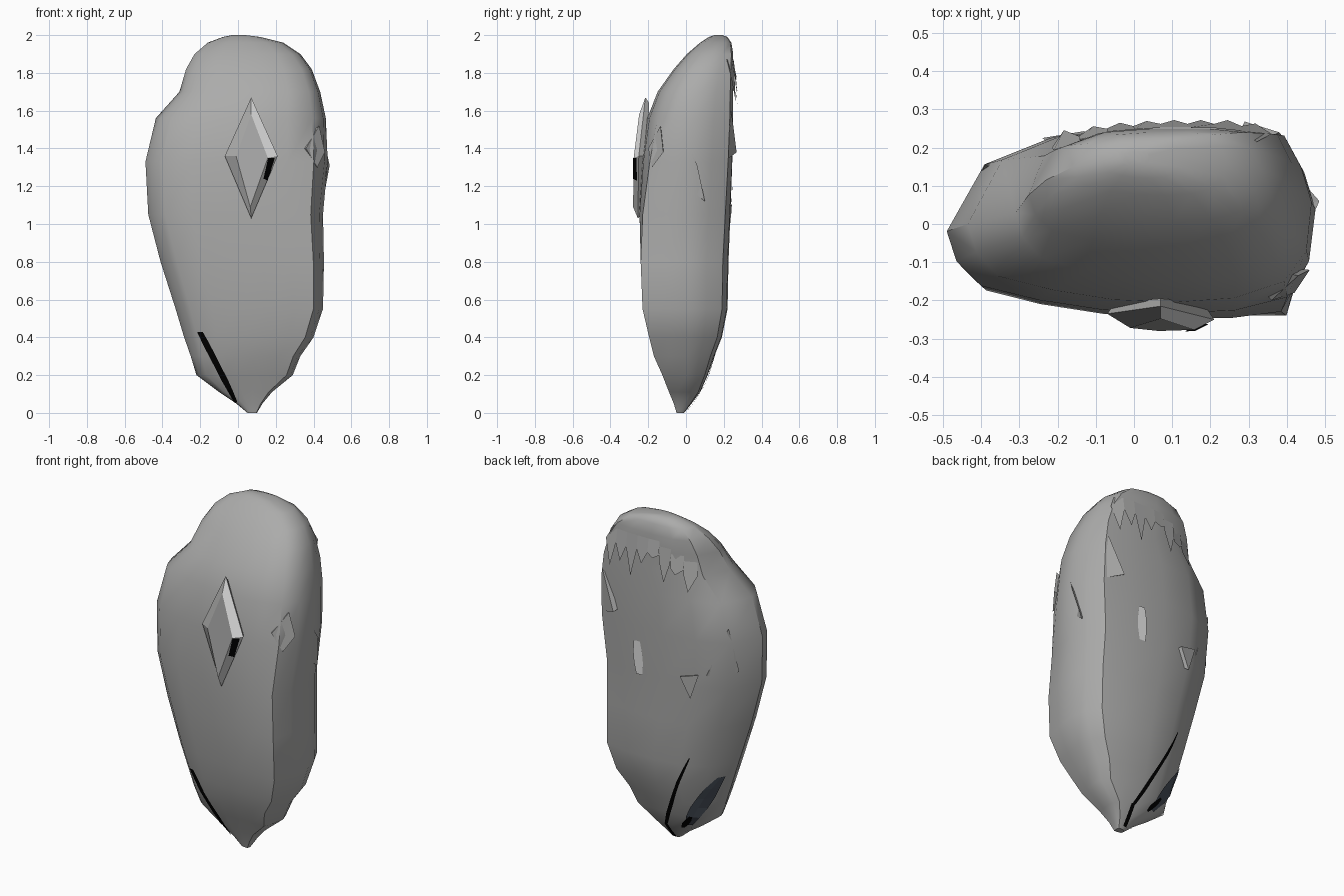
import bpy, bmesh, math
from mathutils import Vector
from mathutils.bvhtree import BVHTree

if "Cube" in bpy.data.objects:
    bpy.data.objects.remove(bpy.data.objects["Cube"])


def mat(name, c):
    m = bpy.data.materials.new(name)
    m.diffuse_color = (*c, 1)
    m.use_nodes = True
    m.node_tree.nodes["Principled BSDF"].inputs["Base Color"].default_value = m.diffuse_color
    return m


GREY = mat("stone grey", (0.41, 0.41, 0.405))
LIGHT = mat("pale grey", (0.8, 0.8, 0.8))
SLATE = mat("dark slate", (0.07, 0.085, 0.11))
BLACK = mat("black", (0.0, 0.0, 0.0))


def make(name, verts, faces, mats, idx=None, recalc=True):
    me = bpy.data.meshes.new(name)
    me.from_pydata([tuple(v) for v in verts], [], faces)
    for m in mats:
        me.materials.append(m)
    if idx:
        for p, i in zip(me.polygons, idx):
            p.material_index = i
    if recalc:
        bm = bmesh.new()
        bm.from_mesh(me)
        bmesh.ops.recalc_face_normals(bm, faces=bm.faces)
        bm.to_mesh(me)
        bm.free()
    ob = bpy.data.objects.new(name, me)
    bpy.context.collection.objects.link(ob)
    return ob


# Shell: rings of z, x min, x max, y min, y max
rings = [(0.0, 0.05, 0.10, -0.05, -0.01), (0.05, -0.01, 0.13, -0.065, 0.03),
         (0.11, -0.10, 0.18, -0.09, 0.075), (0.2, -0.22, 0.29, -0.125, 0.115),
         (0.3, -0.25, 0.33, -0.17, 0.15), (0.4, -0.285, 0.40, -0.195, 0.19),
         (0.55, -0.33, 0.45, -0.23, 0.22), (0.8, -0.41, 0.455, -0.24, 0.225),
         (1.05, -0.475, 0.45, -0.25, 0.235), (1.33, -0.49, 0.475, -0.235, 0.245),
         (1.56, -0.435, 0.465, -0.205, 0.25), (1.7, -0.31, 0.435, -0.15, 0.25),
         (1.82, -0.275, 0.39, -0.065, 0.25), (1.9, -0.23, 0.33, 0.005, 0.25),
         (1.96, -0.16, 0.24, 0.075, 0.24), (1.99, -0.08, 0.12, 0.12, 0.22),
         (2.0, -0.03, 0.04, 0.15, 0.19)]
# Lower section has a sharp front right corner, upper section is rounder
low = [(-1, -.1), (-.94, -.45), (-.8, -.68), (-.5, -.82), (-.15, -.92), (.25, -.98),
       (.6, -1), (.87, -1), (.95, -.5), (1, .1), (.94, .5), (.83, .87),
       (.5, .98), (0, 1), (-.4, .91), (-.78, .6)]
high = [(-1, -.1), (-.95, -.42), (-.82, -.7), (-.5, -.86), (-.15, -.97), (.2, -1),
        (.55, -.95), (.84, -.76), (.97, -.4), (1, .15), (.94, .55), (.84, .92),
        (.5, 1), (0, 1), (-.45, .92), (-.8, .64)]
N = len(low)
V, F = [], []
for z, x0, x1, y0, y1 in rings:
    t = min(1, max(0, (z - 0.8) / 0.7))
    for a, b in zip(low, high):
        u = a[0] * (1 - t) + b[0] * t
        v = a[1] * (1 - t) + b[1] * t
        V.append(((x0 + x1) / 2 + u * (x1 - x0) / 2, (y0 + y1) / 2 + v * (y1 - y0) / 2, z))
for r in range(len(rings) - 1):
    for i in range(N):
        j = (i + 1) % N
        F.append((r * N + i, r * N + j, (r + 1) * N + j, (r + 1) * N + i))
F += [tuple(range(N))[::-1], tuple(range((len(rings) - 1) * N, len(rings) * N))]
shell = make("shell", V, F, [GREY])
bpy.context.view_layer.objects.active = shell
shell.select_set(True)
bpy.ops.object.shade_smooth_by_angle(angle=math.radians(40))
bvh = BVHTree.FromPolygons([Vector(v) for v in V], F)


def stick(x, z, side, lift=0.006):
    """Point on the shell; side -1 is the front, 1 the back."""
    p, n, _, _ = bvh.ray_cast(Vector((x, side * 2, z)), Vector((0, -side, 0)))
    return p + n * (lift if n.y * side > 0 else -lift) if p else Vector((x, side * 0.02, z))


def strip(name, a, b, widths, side, m, lift=0.006):
    """Thin ribbon lying on the shell from a to b (x, z)."""
    n = len(widths) - 1
    vs = []
    for i, w in enumerate(widths):
        t = i / n
        x, z = a[0] + (b[0] - a[0]) * t, a[1] + (b[1] - a[1]) * t
        vs += [stick(x + k * w, z, side, lift) for k in (-1, 0, 1)]
    fs = []
    for i in range(n):
        for k in (0, 1):
            q = 3 * i + k
            fs.append((q, q + 1, q + 4, q + 3))
    if side > 0:
        fs = [f[::-1] for f in fs]
    make(name, vs, fs, [m], recalc=False)


# Cracks and patches
strip("front_crack", (-0.20, 0.43), (-0.01, 0.06), [.015, .018, .018, .017, .018, .014, .008], -1, BLACK)
strip("back_crack", (-0.15, 0.60), (0.07, 0.12), [.003, .007, .009, .01, .012, .012, .01], 1, BLACK)
strip("tip_crack", (0.075, 0.12), (0.07, 0.015), [.011, .012, .011], 1, BLACK)
strip("back_hollow", (-0.265, 0.47), (-0.07, 0.14), [.012, .025, .035, .04, .035, .015], 1, SLATE)
strip("hollow_edge", (-0.10, 0.21), (-0.03, 0.12), [.008, .016, .016, .008], 1, BLACK, 0.009)
strip("back_patch", (0.15, 1.24), (0.14, 1.04), [.02, .03, .03, .02], 1, LIGHT)

# Diamond gem: base outline, bevelled up to a smaller front diamond
outer = [(0.07, -0.215, 1.67), (0.21, -0.25, 1.36), (0.07, -0.255, 1.03), (-0.07, -0.235, 1.36)]
inner = [(0.07, -0.248, 1.58), (0.158, -0.277, 1.35), (0.065, -0.28, 1.09), (-0.01, -0.272, 1.36)]
back = [(0.07, -0.195, 1.64), (0.18, -0.205, 1.36), (0.07, -0.22, 1.06), (-0.05, -0.205, 1.36)]
gf = [(4, 5, 6, 7), (8, 11, 10, 9)]
for i in range(4):
    j = (i + 1) % 4
    gf += [(i, j, j + 4, i + 4), (j, i, i + 8, j + 8)]
make("diamond_gem", outer + inner + back, gf, [GREY, LIGHT], [0, 0, 1] + [0] * 7)
make("gem_chip", [(0.16, -0.280, 1.35), (0.195, -0.262, 1.35), (0.157, -0.260, 1.23), (0.135, -0.281, 1.24)],
     [(0, 3, 2, 1)], [BLACK], recalc=False)

# Torn fringe hanging off the rim at the upper back, tips standing out
fv, ff = [], []
drops = [.22, .17, .24, .15, .10, .20, .11, .17]
for i, d in enumerate(drops):
    xa = 0.35 - i * 0.07
    za = 1.87 if i < 5 else 1.84 - 0.03 * (i - 5)
    k = len(fv)
    for dx, dz, lift in ((0, 0, .002), (-.07, 0, .002), (-.07, -.08, .012), (-.035, -d, .022), (0, -.08, .012)):
        fv.append(stick(min(.32, xa + dx) if dz == 0 else xa + dx, za + dz, 1, lift))
    ff.append((k, k + 1, k + 2, k + 3, k + 4))
make("torn_fringe", fv, ff, [GREY], recalc=False)

# Facets pushed slightly off the shell
shards = {
    "right_front_shard": [(.36, -.20, 1.40), (.43, -.135, 1.52), (.46, -.12, 1.38), (.42, -.18, 1.30)],
    "right_side_shard": [(.45, -.02, 1.48), (.485, .06, 1.31), (.45, .10, 1.12), (.45, .0, 1.2)],
    "back_right_shard": [(.29, .268, 1.38), (.38, .24, 1.60), (.40, .215, 1.34)],
    "left_back_shard": [(-.39, .155, 1.42), (-.27, .195, 1.12), (-.42, .10, 1.15)],
    "back_shard": [(-.13, .243, 1.1), (-.24, .225, 1.13), (-.19, .232, .98)],
}
for name, pts in shards.items():
    c = sum((Vector(p) for p in pts), Vector()) / len(pts)
    n = len(pts)
    # sides taper inward so only the outer facet reads
    d = Vector((c.x, c.y, 0)).normalized() * 0.03
    vs = [Vector(p) for p in pts] + [c + (Vector(p) - c) * 0.8 - d for p in pts]
    fs = [tuple(range(n)), tuple(range(n, 2 * n))[::-1]]
    fs += [(i, i + n, (i + 1) % n + n, (i + 1) % n) for i in range(n)]
    make(name, vs, fs, [GREY])
